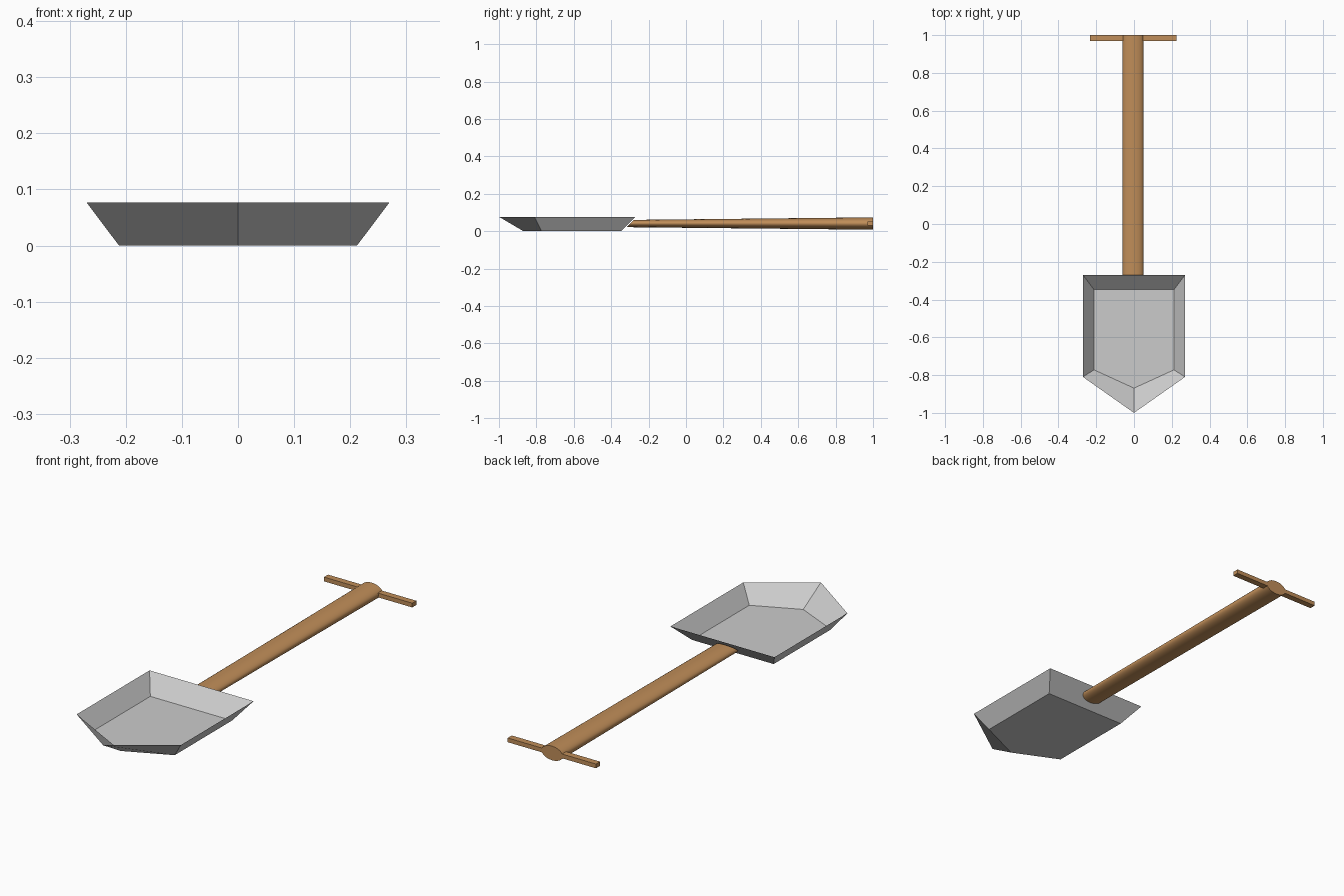
import bpy, bmesh, math

if "Cube" in bpy.data.objects:
    bpy.data.objects.remove(bpy.data.objects["Cube"])

wood = bpy.data.materials.new("brown_wood")
wood.diffuse_color = (0.53, 0.27, 0.1, 1)
wood.use_nodes = True
wood.node_tree.nodes["Principled BSDF"].inputs["Base Color"].default_value = wood.diffuse_color


def add_object(name, bm, mat=None):
    bmesh.ops.recalc_face_normals(bm, faces=bm.faces)
    mesh = bpy.data.meshes.new(name)
    bm.to_mesh(mesh)
    bm.free()
    obj = bpy.data.objects.new(name, mesh)
    bpy.context.collection.objects.link(obj)
    if mat:
        mesh.materials.append(mat)
    return obj


def bridge(bm, a, b):
    n = len(a)
    for i in range(n):
        j = (i + 1) % n
        bm.faces.new((a[i], a[j], b[j], b[i]))


def blade_outline(bm, half, back, corner, tip, z):
    pts = [(half, back), (-half, back), (-half, corner), (0, tip), (half, corner)]
    return [bm.verts.new((x, y, z)) for x, y in pts]


# blade: open pointed tray of thin sheet
bm = bmesh.new()
rim = blade_outline(bm, 0.27, -0.27, -0.81, -1.0, 0.077)
floor = blade_outline(bm, 0.212, -0.347, -0.772, -0.869, 0.0)
bridge(bm, rim, floor)
bm.faces.new(floor)
add_object("blade", bm)


# shaft: flattened round pole, thinner towards the blade, cut to the slope of its back wall
def shaft_ring(bm, y, rz, slope):
    ring = []
    for i in range(32):
        a = 2 * math.pi * i / 32
        dz = rz * math.sin(a)
        ring.append(bm.verts.new((-0.005 + 0.055 * math.cos(a), y + slope * dz, 0.041 + dz)))
    return ring


bm = bmesh.new()
front = shaft_ring(bm, -0.299, 0.0195, 1.0)
rear = shaft_ring(bm, 1.0, 0.033, 0.0)
bridge(bm, front, rear)
bm.faces.new(front)
bm.faces.new(rear)
shaft = add_object("shaft", bm, wood)
bpy.context.view_layer.objects.active = shaft
shaft.select_set(True)
bpy.ops.object.shade_smooth_by_angle(angle=math.radians(35))

# grip: thin crossbar at the end of the shaft
bm = bmesh.new()
bmesh.ops.create_cube(bm, size=1)
bmesh.ops.scale(bm, vec=(0.458, 0.03, 0.02), verts=bm.verts)
bmesh.ops.translate(bm, vec=(-0.004, 0.985, 0.041), verts=bm.verts)
add_object("grip", bm, wood)
